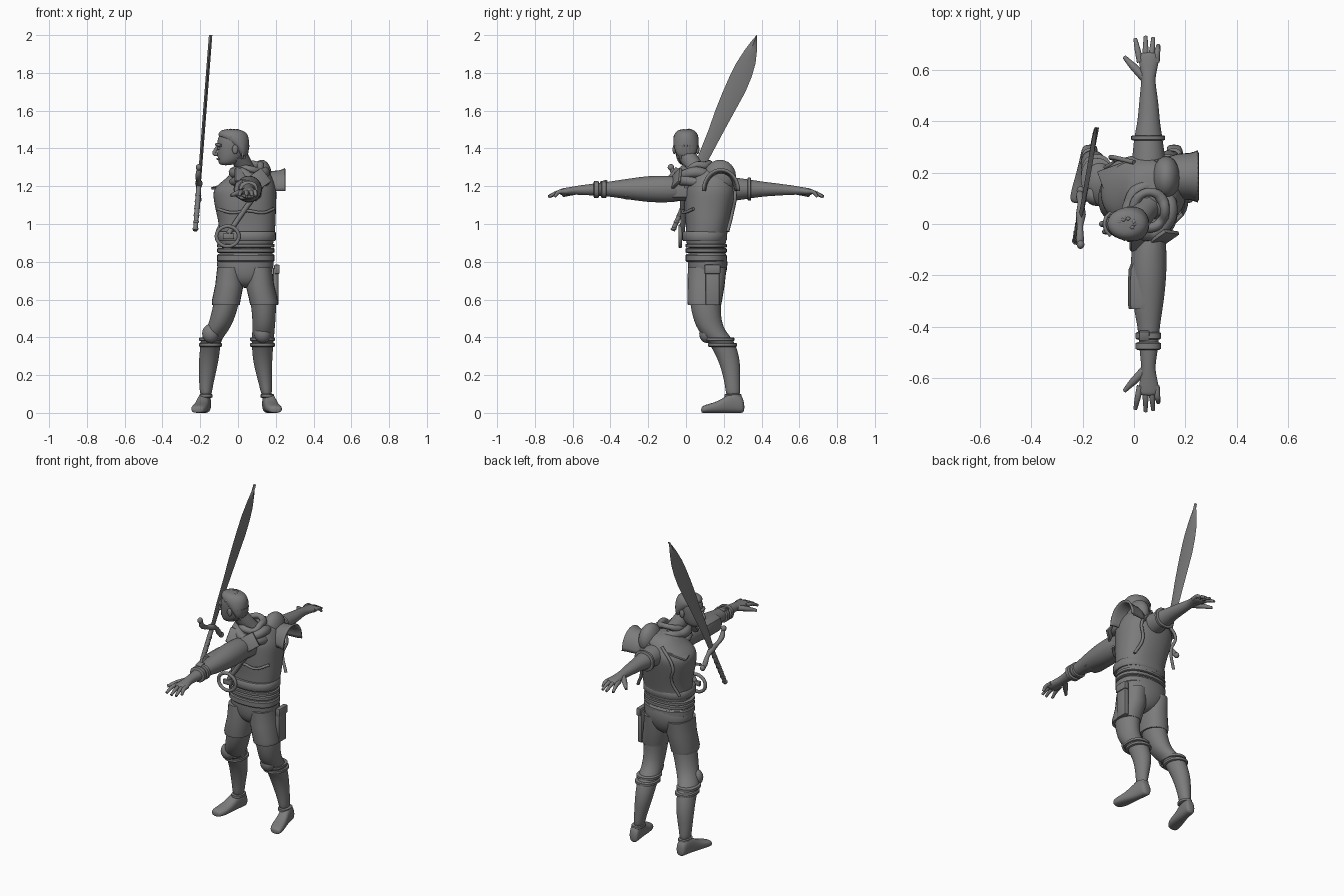
import bpy, bmesh, math, random
from mathutils import Vector

random.seed(4)
old = bpy.data.objects.get("Cube")
if old:
    bpy.data.objects.remove(old, do_unlink=True)

U = 0.01  # lengths below are in hundredths
grey = bpy.data.materials.new("plain_grey")
grey.use_nodes = True
grey.diffuse_color = (0.2, 0.2, 0.2, 1)
grey.node_tree.nodes["Principled BSDF"].inputs["Base Color"].default_value = grey.diffuse_color


def finish(ob, angle=40):
    """Give the object its material and shading."""
    ob.data.materials.clear()
    ob.data.materials.append(grey)
    bpy.ops.object.select_all(action='DESELECT')
    ob.select_set(True)
    bpy.context.view_layer.objects.active = ob
    if ob.type == 'CURVE':
        bpy.ops.object.convert(target='MESH')
        ob = bpy.context.view_layer.objects.active
    bpy.ops.object.shade_smooth_by_angle(angle=math.radians(angle))
    return ob


def from_bmesh(name, bm, angle=40):
    bmesh.ops.recalc_face_normals(bm, faces=bm.faces)
    mesh = bpy.data.meshes.new(name)
    bm.to_mesh(mesh)
    bm.free()
    ob = bpy.data.objects.new(name, mesh)
    bpy.context.collection.objects.link(ob)
    return finish(ob, angle)


def loft(name, rings, axis='z', n=16, soft=True, square=1.0, flip=1):
    """Skin oval rings (position, min, max, min, max) along an axis."""
    bm = bmesh.new()
    loops = []
    grow = 1.02 if soft else 1
    for t, a0, a1, b0, b1 in rings:
        loop = []
        for i in range(n):
            w = math.tau * i / n
            c, s = math.cos(w), math.sin(w)
            c = math.copysign(abs(c) ** square, c)
            s = math.copysign(abs(s) ** square, s)
            a = (a0 + a1) / 2 + (a1 - a0) / 2 * c * grow
            b = (b0 + b1) / 2 + (b1 - b0) / 2 * s * grow
            p = (a, b, t) if axis == 'z' else (a, t * flip, b)
            loop.append(bm.verts.new(Vector(p) * U))
        loops.append(loop)
    for low, high in zip(loops, loops[1:]):
        for i in range(n):
            j = (i + 1) % n
            bm.faces.new((low[i], low[j], high[j], high[i]))
    bm.faces.new(loops[0])
    bm.faces.new(loops[-1])
    ob = from_bmesh(name, bm, 180 if soft else 40)
    if soft:
        sub = ob.modifiers.new("smooth", 'SUBSURF')
        sub.levels = sub.render_levels = 2
    return ob


def band(name, t, height, bounds, axis='z', flip=1, lip=0.6):
    """A raised strap or cuff with chamfered rims."""
    a0, a1, b0, b1 = bounds
    big = (a0 - lip, a1 + lip, b0 - lip, b1 + lip)
    h = height / 2
    rows = [(t - h, *bounds), (t - h * 0.7, *big), (t + h * 0.7, *big), (t + h, *bounds)]
    return loft(name, rows, axis, 28, False, 0.85, flip)


def tube(name, points, radii, cyclic=False):
    """A round cord through points, with one radius per point."""
    cu = bpy.data.curves.new(name, 'CURVE')
    cu.dimensions = '3D'
    cu.bevel_depth = U
    cu.bevel_resolution = 3
    cu.resolution_u = 6
    cu.use_fill_caps = True
    sp = cu.splines.new('BEZIER')
    sp.bezier_points.add(len(points) - 1)
    sp.use_cyclic_u = cyclic
    for i, (bp, p) in enumerate(zip(sp.bezier_points, points)):
        bp.co = Vector(p) * U
        bp.handle_left_type = bp.handle_right_type = 'AUTO'
        bp.radius = radii[i] if isinstance(radii, (list, tuple)) else radii
    ob = bpy.data.objects.new(name, cu)
    bpy.context.collection.objects.link(ob)
    return finish(ob)


def ball(name, centre, size):
    bm = bmesh.new()
    bmesh.ops.create_uvsphere(bm, u_segments=20, v_segments=12, radius=1)
    for v in bm.verts:
        v.co = Vector([(c + k * r) * U for c, k, r in zip(centre, v.co, size)])
    return from_bmesh(name, bm, 180)


def box(name, centre, size, turn=(0, 0, 0)):
    bm = bmesh.new()
    bmesh.ops.create_cube(bm, size=1)
    for v in bm.verts:
        v.co = Vector([k * r * U for k, r in zip(v.co, size)])
    edge = min(size) * 0.25 * U
    bmesh.ops.bevel(bm, geom=bm.edges[:], offset=edge, segments=2, affect='EDGES', profile=0.5)
    ob = from_bmesh(name, bm)
    ob.location = Vector(centre) * U
    ob.rotation_euler = [math.radians(d) for d in turn]
    return ob


# Torso and hips
loft("torso", [(84, -9, 18, 1, 21), (92, -10, 19, 0, 21), (100, -10, 20, 0, 23),
               (108, -12, 20, -1, 25), (116, -13.5, 20.5, -1, 27), (120, -12, 20, -1, 27),
               (125, -5, 18, 2, 25), (130, -1, 15, 4, 21)], square=0.85)
loft("hips", [(66, 1, 7, 6, 16), (70, -7, 15, 2, 20), (76, -11.5, 19, 1, 22),
              (82, -11, 19, 1, 22), (88, -9, 18, 1, 20)], square=0.9)
for z, tall in ((82, 4), (86, 2.5), (88.5, 2)):
    band("waist_band", z, tall, (-10.5, 18.8, 0.3, 21))
band("wide_belt", 93.5, 5, (-10.5, 19.5, -1.5, 21.2))
tube("belt_buckle", [(-10, -3, 90), (-10, -3, 97), (-1, -3, 97), (-1, -3, 90)], 1, True)
box("buckle_tongue", (-5, -3, 93.5), (6, 2, 3))
tube("chest_strap", [(-5, -2, 95), (1, -1.5, 104), (8, -1.5, 114), (13, 2, 122), (14, 9, 128)], 1.4)
for x, dx in ((-7, -4), (14, 4)):
    tube("back_seam", [(x + dx, 22, 96), (x, 24.5, 106), (x + dx / 2, 26, 115), (4 + dx, 24, 125)], 0.9)
tube("chest_fold", [(-11, 1, 108), (-3, -1.3, 106), (5, -1.5, 107), (13, -1, 106), (19, 4, 108)], 0.8)
box("chest_flap", (-6, 16, 120.5), (13, 14, 1.2), (0, -15, 20))

# Legs, each with its own side-to-side placement
shins = {"right": [(8, -20, -14), (14, -20.5, -13.5), (26, -21, -10.5), (34, -20, -9.5),
                   (39, -20, -9), (45, -16, -3.5), (57, -13, 0.5), (70, -11, 3)],
         "left": [(8, 12.5, 18), (14, 11.5, 18), (26, 8, 18), (34, 7.5, 18.5),
                  (39, 7, 19), (45, 8, 19.5), (57, 7, 20.5), (70, 5, 19)]}
depth = [(21, 29), (21, 28.5), (18, 29), (14, 27), (10.5, 25), (5, 19), (2, 18), (1.5, 20)]
for side, rows in shins.items():
    out = -1 if side == "right" else 1
    mid = -17 if side == "right" else 15.5
    loft(side + "_leg", [row + d for row, d in zip(rows, depth)])
    inner, outer = (rows[-2][1:], rows[-1][1:])
    loft(side + "_shorts", [(57, inner[0] - 0.6, inner[1] + 0.6, 1, 18.6),
                            (59, inner[0] - 0.9, inner[1] + 0.7, 0.7, 19),
                            (68, outer[0] - 1, outer[1], 0.8, 20.5),
                            (77, outer[0], outer[1] - 1, 1, 21.5)], n=24, soft=False, square=0.9)
    knee = rows[4]
    for z, shift in ((36, 1.5), (39, 0)):
        band(side + "_knee_strap", z, 2, (knee[1], knee[2], 10.8 + shift, 25 + shift))
    ball(side + "_knee_pad", ((knee[1] + knee[2]) / 2, 11, 42), (4.5, 4, 5))
    # Boots, with the toes turned out
    boot = [(31, 2.6, 6, 0), (28.5, 3.2, 11, 0.3), (23, 3.4, 10.5, 1.2),
            (18, 3.8, 6.5, 2.2), (13, 4.2, 5, 3.2), (9.5, 3.8, 4, 4.2), (8, 2.4, 3, 4.4)]
    loft(side + "_boot", [(y, mid + out * s - w, mid + out * s + w, 0, h)
                          for y, w, h, s in boot], 'y', square=0.8)
    band(side + "_ankle_strap", 9, 2, (mid - 3, mid + 3, 20.8, 29), lip=0.5)

# Thigh pouch
box("thigh_pouch", (20, 14, 67), (3, 7.5, 20))
box("pouch_flap", (20.6, 14, 76), (3, 8.5, 5))

# Arms stretched to both sides
arm = [(16, -2, 13, 111, 126), (27, -0.5, 12, 112.5, 124.5), (34, 0, 11, 113.5, 123.5),
       (40, 1.5, 10, 114.5, 122.5), (48, 2, 9.5, 115, 121.5), (56, 3, 8, 115.5, 120.5),
       (60, 2.5, 9, 115.5, 119.8), (65, 1.5, 10, 115, 119), (67, 2.5, 9, 115.5, 118.5)]
for side, s in (("right", 1), ("left", -1)):
    rows = arm if s > 0 else [(-4, 1, 12, 112, 125)] + arm
    loft(side + "_arm", rows, 'y', flip=s)
    # Fingers fan out from the palm
    for i, (tip, reach) in enumerate(((0.5, 72), (4.5, 73), (7.5, 72.5), (9.5, 69.5))):
        base = 2.4 + 2.1 * i
        tube(side + "_finger", [(base, 63 * s, 117.2), ((base + tip) / 2, 67.5 * s, 116.8),
                                (tip, reach * s, 114.5)], (1.3, 1.15, 0.75))
    tube(side + "_thumb", [(4, 57 * s, 117.5), (0, 61 * s, 116.5), (-3.8, 65 * s, 115)], (1.8, 1.5, 0.8))
band("shoulder_cuff", 33.5, 2, (-0.5, 11.5, 113, 124), 'y')
loft("sleeve", [(33, -2, 10.5, 113, 123.5), (31, -2.4, 10.8, 112.8, 124), (18, -2.2, 11, 112.5, 124),
                (10, 1, 11.5, 112.3, 124.5), (-2, 3, 13, 112, 125.5)], 'y', 10, False, 0.75, -1)
for y in (43.5, 47.5):
    band("bracer", y, 3, (1.3, 9.8, 114.5, 122), 'y', -1, 0.7)
box("bracer_tab", (4, -43.5, 122), (4, 4, 2), (15, 0, 0))

# Shoulder guard: an open arch behind the shoulder
bm = bmesh.new()
rows = []
for x, r in ((13, 7), (17, 8.2), (22, 8.6), (24, 9.2), (25, 9.6)):
    rows.append([bm.verts.new(Vector((x, 18.5 + r * math.cos(w), 117.5 + 1.2 * r * math.sin(w))) * U)
                 for w in (math.pi * k / 16 for k in range(17))])
for p, q in zip(rows, rows[1:]):
    for k in range(16):
        bm.faces.new((p[k], p[k + 1], q[k + 1], q[k]))
guard = from_bmesh("shoulder_guard", bm)
thick = guard.modifiers.new("thickness", 'SOLIDIFY')
thick.thickness = 1.2 * U
thick.offset = 0
ball("shoulder_padding", (12.5, 18, 125), (5.5, 8.5, 9))

# Scarf in loose coils with hanging folds
for z, r, fat in ((123, 8.5, 2.6), (126.5, 8, 2.8), (130, 6, 2)):
    loop = [(6 + r * math.cos(w), 5.5 + r * 1.15 * math.sin(w), z + random.uniform(-1.5, 1.5) + math.sin(w))
            for w in (math.tau * k / 9 for k in range(9))]
    tube("scarf_coil", loop, [fat * random.uniform(0.8, 1.2) for _ in loop], True)
box("scarf_fold", (3, -6, 125), (10, 2, 9), (-35, 15, 20))
box("scarf_corner", (12, -5, 124), (8, 1.6, 9), (-25, -30, 35))

# Head, turned toward the side
tube("neck", [(7, 9, 122), (4, 5, 129), (0, 0, 137)], (5.5, 4.8, 4.8))
loft("head", [(131, -9.5, -3.5, -2.5, 2.5), (133, -10.5, 1, -4.5, 4.5), (137, -11, 4, -5.6, 5.6),
              (142, -11, 5, -6.2, 6.2), (146, -10.8, 5, -6, 6), (149, -8, 2, -4, 4)])
tube("nose", [(-10.5, 0, 141.5), (-12, 0, 139), (-12.4, 0, 137.3), (-10.5, 0, 136.8)], (0.8, 1, 1.2, 0.9))
tube("brow", [(-9, -4.5, 141.5), (-11, -2, 142), (-11, 2, 142), (-9, 4.5, 141.5)], 0.8)
tube("mouth", [(-9.5, -2.2, 134.3), (-10.8, 0, 134.5), (-9.5, 2.2, 134.3)], 0.6)
for s in (-1, 1):
    ball("ear", (-1.5, 6.2 * s, 139.5), (1.6, 0.9, 2.5))
    ball("eye", (-10, 2.4 * s, 140), (0.9, 1.1, 0.7))
loft("hair", [(135, 1, 4.8, -4, 4), (139, -1, 5.6, -6, 6), (143, -6, 6, -6.8, 6.8),
              (146.5, -11, 5.6, -6.7, 6.7), (149, -10, 4, -5.3, 5.3), (150.2, -7.5, 0, -3.3, 3.3)])
for k in range(26):
    w = random.uniform(0, math.tau)
    r = random.uniform(0.3, 0.95)
    x, y = -3 + 7.4 * r * math.cos(w), 6 * r * math.sin(w)
    z = 143.5 + 6 * math.sqrt(1 - r * r)
    tube("hair_lock", [(x - 1.4, y, z - 0.3), (x, y * 1.03, z + 0.4), (x + 1.6, y * 1.05, z - 0.5)], (0.3, 0.9, 0.3))
for k in range(-3, 4):
    tube("nape_lock", [(5.2 - k * k * 0.25, k * 1.6, 142), (4.4 - k * k * 0.25, k * 1.4, 134.5)], (1, 0.5))

# Sword: leaf blade, curved guard, wrapped grip


def lean(z):
    return -22.5 + 8 * (z - 96) / 104


outline = [(121, 1.5, 6), (135, 6, 12.5), (150, 12, 20.5), (160, 15.5, 26), (170, 19.5, 31.5),
           (178, 23, 34.8), (185, 26.5, 36.8), (192, 31, 37.6), (197, 34.8, 37.7), (200, 37.4, 37.6)]
loft("sword_blade", [(z, lean(z) - 0.9, lean(z) + 0.9, a, b) for z, a, b in outline], n=4, soft=False)
tube("sword_grip", [(-22.6, -7, 96.5), (-21.6, -1.5, 109), (-20.7, 3.8, 121)], (1.2, 1.4, 1.3))
for k in range(6):
    f = k / 6
    ball("grip_ring", (-22.5 + 1.7 * f, -6.5 + 9.5 * f, 97.5 + 21.5 * f), (1.6, 1.6, 0.9))
tube("sword_guard", [(-20.5, -8, 131), (-21, -6, 126), (-21, -1, 123), (-20.7, 3.6, 121.5),
                     (-20.8, 8, 119), (-21, 11, 115), (-21, 13, 112)], (0.9, 1.6, 1.2, 2, 1.2, 1.6, 0.9))
for y, z in ((-8, 130), (13, 113)):
    ball("guard_tip", (-20.8, y, z), (1.5, 1.7, 1.7))
